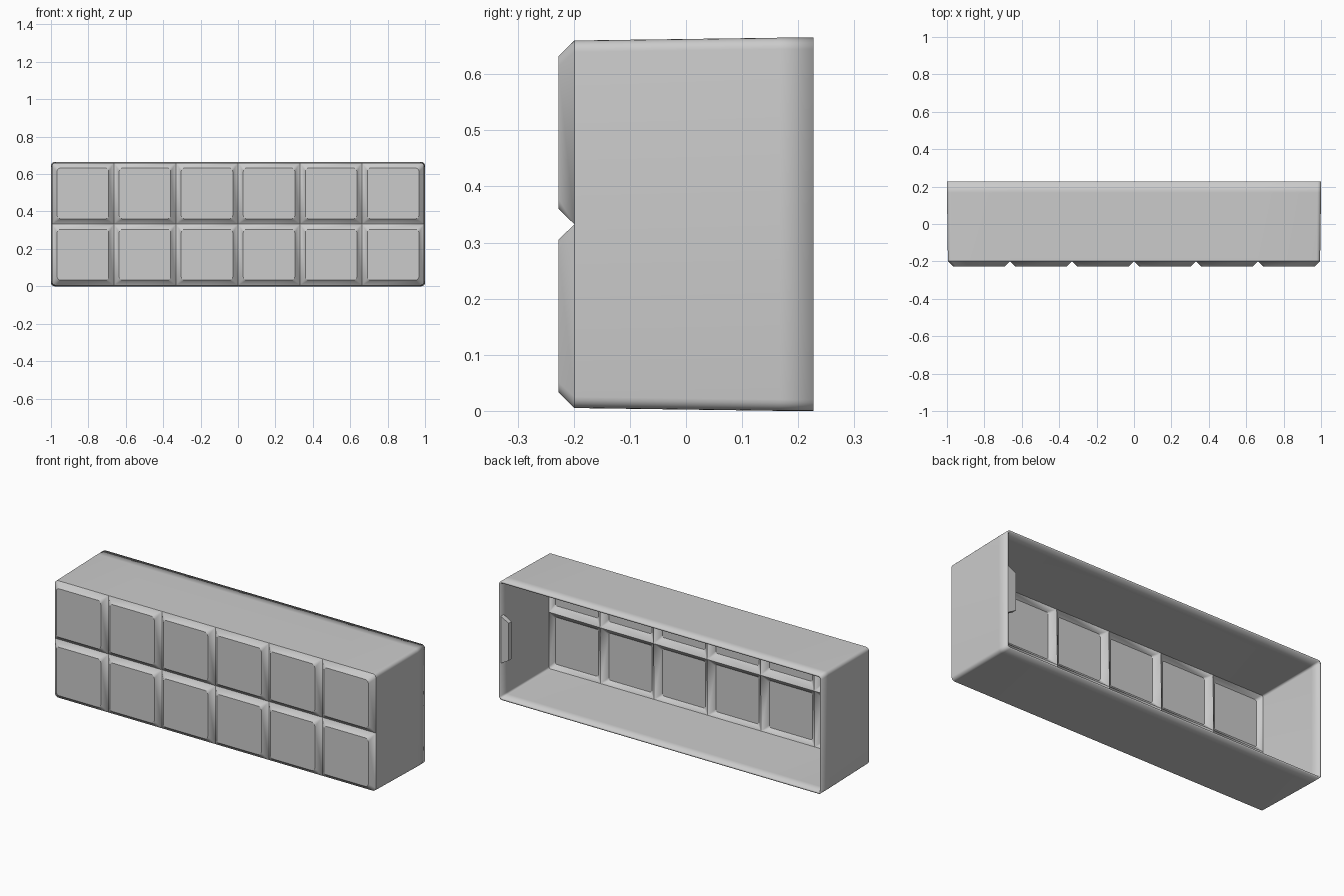
import bpy, bmesh
from math import sin, cos, pi
from mathutils import Vector

if "Cube" in bpy.data.objects:
    bpy.data.objects.remove(bpy.data.objects["Cube"], do_unlink=True)

HEIGHT, DEPTH = 0.665, 0.455
FRONT, GROOVE, LIP, BACK = -DEPTH / 2, -0.199, 0.167, DEPTH / 2
COLS, ROWS, STEPS = 6, 2, 5
DRAFT = 0.005          # the walls widen slightly towards the back
WALL = 0.01

grey = bpy.data.materials.new("plain grey")
grey.use_nodes = True
colour = (0.6, 0.6, 0.6, 1)
grey.diffuse_color = colour
grey.node_tree.nodes["Principled BSDF"].inputs["Base Color"].default_value = colour


def add_object(name, bm):
    mesh = bpy.data.meshes.new(name)
    bm.to_mesh(mesh)
    bm.free()
    mesh.materials.append(grey)
    obj = bpy.data.objects.new(name, mesh)
    bpy.context.collection.objects.link(obj)
    return obj


def rounded_rect(x0, x1, z0, z1, y, radii):
    """Rectangle outline, one radius per corner; zero collapses to a point."""
    corners = [(x0, z0, 1, 1), (x1, z0, -1, 1), (x1, z1, -1, -1), (x0, z1, 1, -1)]
    points = []
    for k, ((x, z, sx, sz), r) in enumerate(zip(corners, radii)):
        for i in range(STEPS + 1):
            a = pi + pi / 2 * (k + i / STEPS)
            points.append(Vector((x + r * (sx + cos(a)), y, z + r * (sz + sin(a)))))
    return points


# Front panel of bevelled tiles divided by V grooves
bm = bmesh.new()
half = 1 - DRAFT
low, high = DRAFT, HEIGHT - DRAFT
tile_w, tile_h = 2 * half / COLS, (high - low) / ROWS
inset = 0.028
for col in range(COLS):
    for row in range(ROWS):
        x0, z0 = -half + col * tile_w, low + row * tile_h
        x1, z1 = x0 + tile_w, z0 + tile_h
        left, right = col == 0, col == COLS - 1
        bottom, top = row == 0, row == ROWS - 1
        outer = [0.02 * (a and b) for a, b in
                 ((left, bottom), (right, bottom), (right, top), (left, top))]
        base = rounded_rect(x0, x1, z0, z1, GROOVE, outer)
        face = rounded_rect(x0 + inset, x1 - inset, z0 + inset, z1 - inset,
                            FRONT, [0.018] * 4)
        base = [bm.verts.new(p) for p in base]
        face = [bm.verts.new(p) for p in face]
        bm.faces.new(face)
        n = len(base)
        for i in range(n):
            j = (i + 1) % n
            bm.faces.new((base[i], base[j], face[j], face[i]))
bmesh.ops.remove_doubles(bm, verts=bm.verts, dist=0.0002)

# Side walls drawn back from the panel outline, open at the rear
middle = HEIGHT / 2
for y, grow in ((LIP, True), (BACK, False)):
    edges = [e for e in bm.edges if e.is_boundary]
    new = bmesh.ops.extrude_edge_only(bm, edges=edges)["geom"]
    for v in new:
        if isinstance(v, bmesh.types.BMVert):
            v.co.y = y
            if grow:
                v.co.x /= half
                v.co.z = middle + (v.co.z - middle) * middle / (middle - DRAFT)
bmesh.ops.recalc_face_normals(bm, faces=bm.faces)
if min(bm.faces, key=lambda f: f.calc_center_median().y).normal.y > 0:
    bmesh.ops.reverse_faces(bm, faces=bm.faces)
shell = add_object("hollow_tiled_shell", bm)
solid = shell.modifiers.new("wall thickness", "SOLIDIFY")
solid.thickness, solid.offset = WALL, -1
solid.use_even_offset = True

# Catch tab inside one end wall
bm = bmesh.new()
outline = ((1 - WALL / 2, 0.20), (0.942, 0.23), (0.942, 0.44), (1 - WALL / 2, 0.47))
tab = bm.faces.new([bm.verts.new((x, BACK - 0.002, z)) for x, z in outline])
new = bmesh.ops.extrude_face_region(bm, geom=[tab])["geom"]
bmesh.ops.translate(bm, vec=(0, -0.026, 0),
                    verts=[v for v in new if isinstance(v, bmesh.types.BMVert)])
bmesh.ops.recalc_face_normals(bm, faces=bm.faces)
add_object("inner_catch_tab", bm)

# Smooth the rounded edges only
bpy.ops.object.select_all(action="DESELECT")
shell.select_set(True)
bpy.context.view_layer.objects.active = shell
bpy.ops.object.shade_smooth_by_angle(angle=pi / 6)
